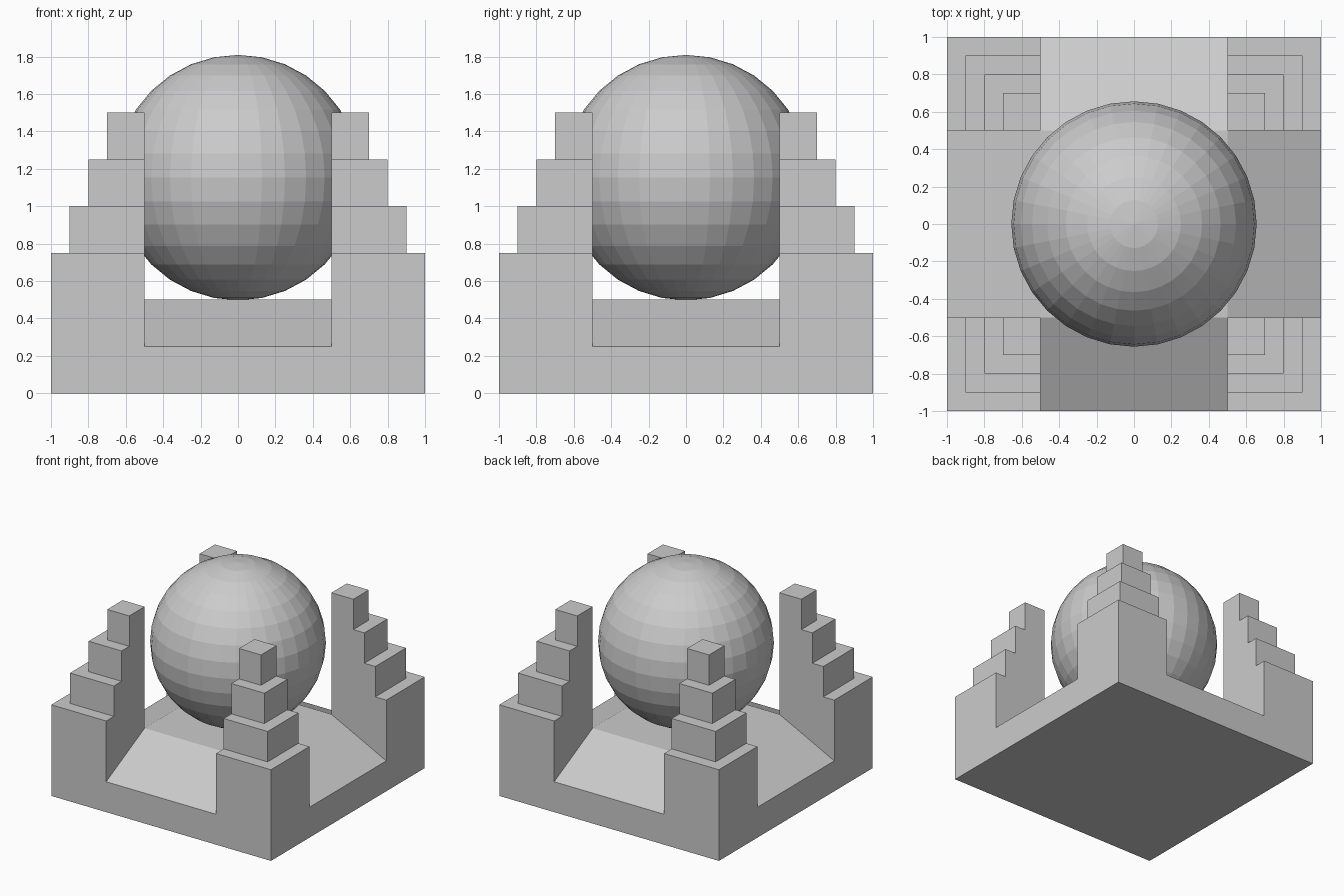
import bpy, bmesh, math

if "Cube" in bpy.data.objects:
    bpy.data.objects.remove(bpy.data.objects["Cube"])


def finish(bm, name):
    bmesh.ops.recalc_face_normals(bm, faces=bm.faces)
    mesh = bpy.data.meshes.new(name)
    bm.to_mesh(mesh)
    bm.free()
    obj = bpy.data.objects.new(name, mesh)
    bpy.context.collection.objects.link(obj)
    return obj


def extrude(bm, faces, **kw):
    geom = bmesh.ops.extrude_face_region(bm, geom=faces, **kw)["geom"]
    return ([g for g in geom if isinstance(g, bmesh.types.BMFace)],
            [g for g in geom if isinstance(g, bmesh.types.BMVert)])


# Pedestal: 3 x 3 slab whose middle panel is raised, giving four ramps
bm = bmesh.new()
bmesh.ops.create_grid(bm, x_segments=3, y_segments=3, size=1)
for v in bm.verts:
    for i in (0, 1):
        v.co[i] = math.copysign(1.0 if abs(v.co[i]) > 0.9 else 0.5, v.co[i])
top, verts = extrude(bm, bm.faces[:], use_keep_orig=True)
for v in verts:
    v.co.z = 0.5 if max(abs(v.co.x), abs(v.co.y)) < 0.6 else 0.25

# Corner towers: stepped in on their two outer sides
tiers = []
for f in top:
    c = f.calc_center_median()
    if abs(c.x) > 0.6 and abs(c.y) > 0.6:
        tiers.append(f)
for half, z in ((1.0, 0.75), (0.9, 1.0), (0.8, 1.25), (0.7, 1.5)):
    if half < 1:
        tiers, verts = extrude(bm, tiers)
        for v in verts:
            for i in (0, 1):
                if abs(v.co[i]) > 0.55:
                    v.co[i] = math.copysign(half, v.co[i])
    tiers, verts = extrude(bm, tiers)
    for v in verts:
        v.co.z = z
bmesh.ops.remove_doubles(bm, verts=bm.verts, dist=1e-4)
bmesh.ops.dissolve_degenerate(bm, edges=bm.edges, dist=1e-4)
finish(bm, "stepped_pedestal")

# Ball resting on the middle panel
bm = bmesh.new()
bmesh.ops.create_uvsphere(bm, u_segments=32, v_segments=16, radius=0.656)
ball = finish(bm, "ball")
ball.location.z = 1.153
